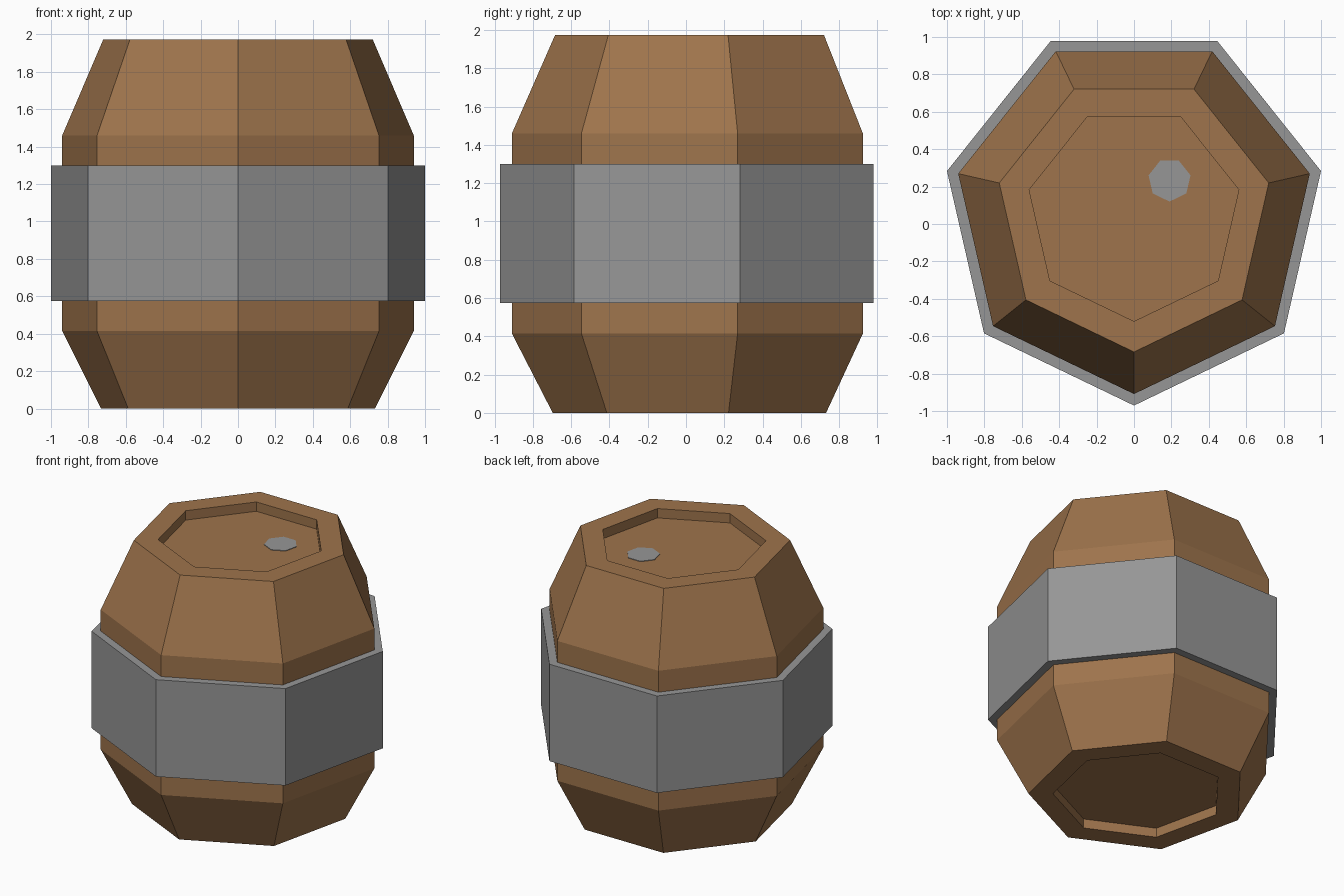
import bpy, bmesh, math

if "Cube" in bpy.data.objects:
    bpy.data.objects.remove(bpy.data.objects["Cube"])

SIDES = 7
CENTRE_Y = 0.055   # the regular heptagon's centre sits slightly behind the bounding-box centre


def material(name, rgb):
    m = bpy.data.materials.new(name)
    m.diffuse_color = (*rgb, 1.0)
    m.use_nodes = True
    m.node_tree.nodes["Principled BSDF"].inputs["Base Color"].default_value = m.diffuse_color
    return m


wood = material("brown wood", (0.342, 0.174, 0.072))
metal = material("grey metal", (0.305, 0.305, 0.305))


def heptagon_lathe(name, profile, mat, centre, closed=False):
    """Sweep a (radius, z) profile around a heptagon with one corner facing the front."""
    bm = bmesh.new()
    rings = []
    for r, z in profile:
        ring = []
        for i in range(SIDES):
            a = -math.pi / 2 + 2 * math.pi * i / SIDES
            ring.append(bm.verts.new((r * math.cos(a), r * math.sin(a), z)))
        rings.append(ring)
    pairs = list(zip(rings, rings[1:]))
    if closed:
        pairs.append((rings[-1], rings[0]))
    else:
        bm.faces.new(rings[0])
        bm.faces.new(rings[-1])
    for low, high in pairs:
        for i in range(SIDES):
            j = (i + 1) % SIDES
            bm.faces.new((low[i], low[j], high[j], high[i]))
    bmesh.ops.recalc_face_normals(bm, faces=bm.faces)
    mesh = bpy.data.meshes.new(name)
    bm.to_mesh(mesh)
    bm.free()
    mesh.materials.append(mat)
    obj = bpy.data.objects.new(name, mesh)
    obj.location = centre
    bpy.context.collection.objects.link(obj)
    return obj


# Wooden body, with a recessed head at both ends
heptagon_lathe("barrel_body", [
    (0.585, 0.07), (0.585, 0.0), (0.751, 0.0),
    (0.964, 0.414), (0.964, 1.46),
    (0.739, 1.973), (0.575, 1.973), (0.575, 1.903),
], wood, (0, CENTRE_Y, 0))

# Wide metal hoop around the middle
heptagon_lathe("metal_band", [
    (0.95, 0.575), (1.0256, 0.575), (1.0256, 1.30), (0.95, 1.30),
], metal, (0, CENTRE_Y, 0), closed=True)

# Thin metal bung set on the recessed top
heptagon_lathe("bung_plate", [(0.115, 0.0), (0.115, 0.005)],
               metal, (0.19, 0.235, 1.902))
